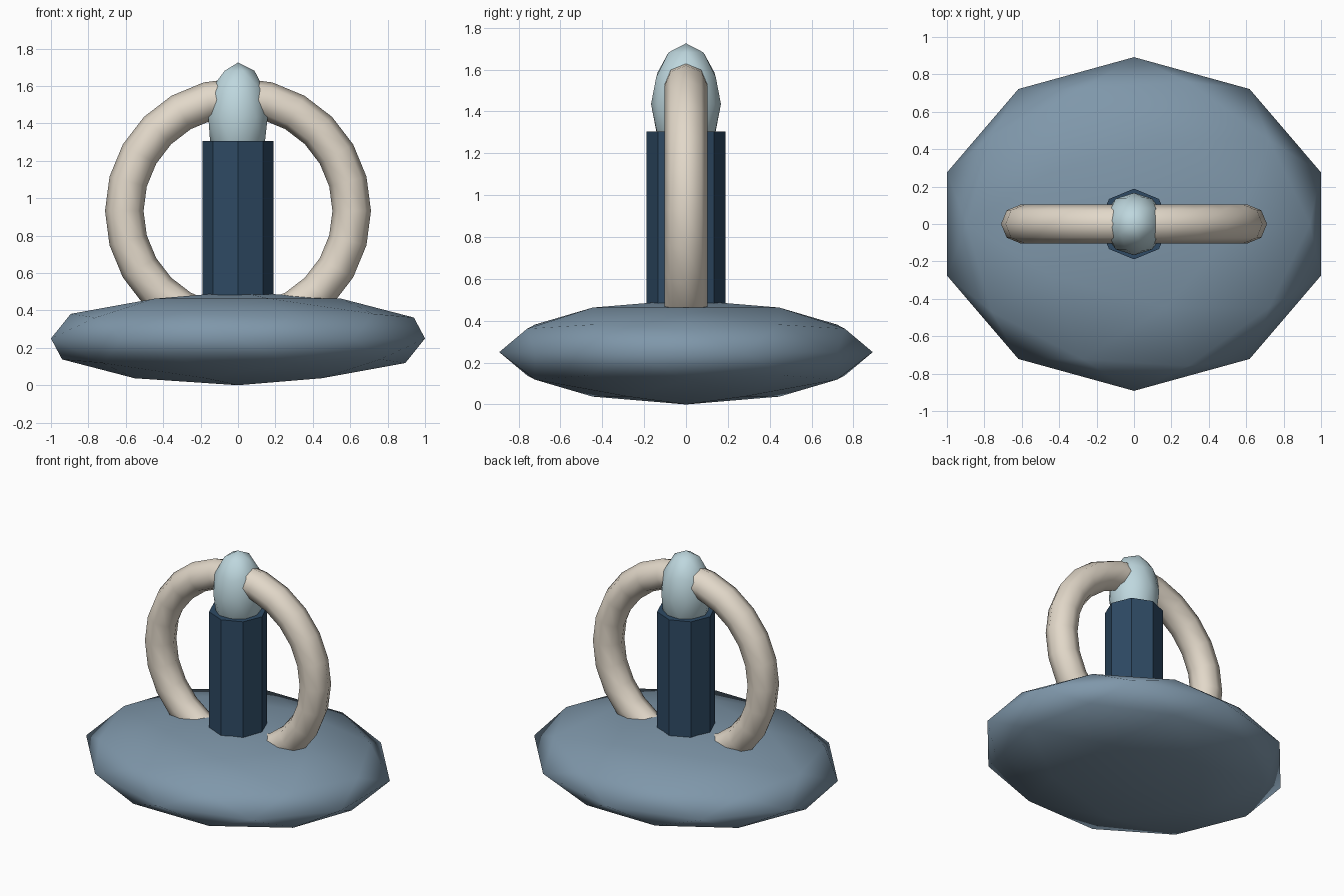
import bpy, math

if "Cube" in bpy.data.objects:
    bpy.data.objects.remove(bpy.data.objects["Cube"])


def material(name, rgb):
    # convert 0-255 sRGB to linear
    lin = [((c / 255 + 0.055) / 1.055) ** 2.4 for c in rgb]
    m = bpy.data.materials.new(name)
    m.diffuse_color = (*lin, 1)
    m.use_nodes = True
    m.node_tree.nodes["Principled BSDF"].inputs["Base Color"].default_value = m.diffuse_color
    return m


def finish(name, mat, scale=(1, 1, 1), smooth=True):
    ob = bpy.context.object
    ob.name = name
    ob.scale = scale
    bpy.ops.object.transform_apply(location=False, rotation=True, scale=True)
    ob.data.materials.append(mat)
    if smooth:
        bpy.ops.object.shade_smooth()
    return ob


slate = material("slate blue", (127, 151, 170))
navy = material("dark navy", (46, 74, 100))
cream = material("warm cream", (226, 216, 201))
pale = material("pale blue", (190, 215, 222))

# flattened faceted disc base
bpy.ops.mesh.primitive_ico_sphere_add(subdivisions=2, radius=1, location=(0, 0, 0.25))
finish("base", slate, (1.0515, 0.892, 0.25))

# eight-sided pillar
bottom, top = 0.3, 1.305
bpy.ops.mesh.primitive_cylinder_add(vertices=8, radius=0.189, depth=top - bottom,
                                    location=(0, 0, (top + bottom) / 2))
finish("pillar", navy, smooth=False)

# upright ring
bpy.ops.mesh.primitive_torus_add(major_segments=24, minor_segments=8,
                                 major_radius=0.608, minor_radius=0.103,
                                 location=(0, 0, 0.932), rotation=(math.pi / 2, 0, 0))
finish("ring", cream)

# egg-shaped finial
bpy.ops.mesh.primitive_ico_sphere_add(subdivisions=2, radius=1, location=(0, 0, 1.435))
finish("finial", pale, (0.167, 0.167, 0.29))
